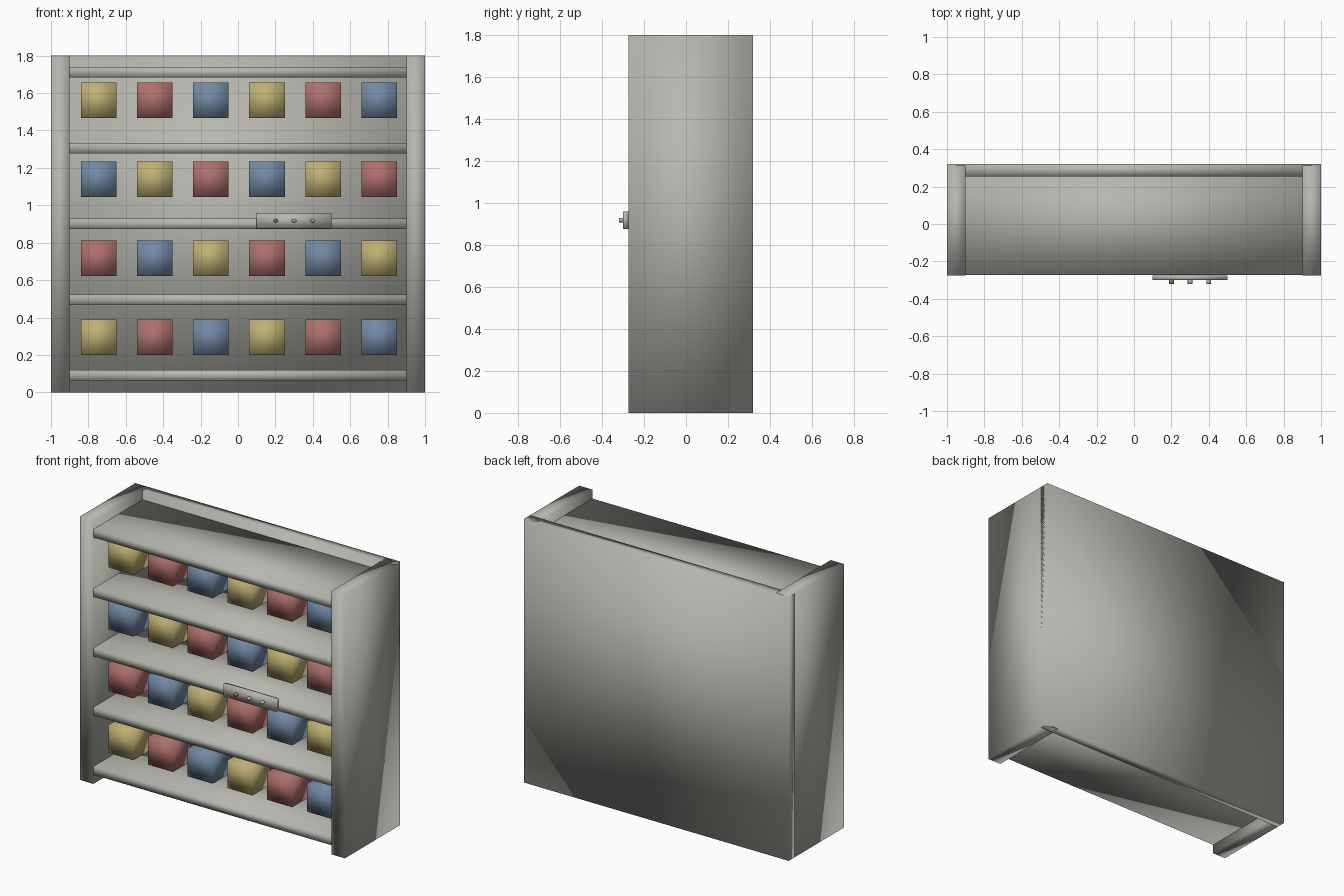
import bpy

if "Cube" in bpy.data.objects:
    bpy.data.objects.remove(bpy.data.objects["Cube"], do_unlink=True)


def material(name, rgb):
    m = bpy.data.materials.new(name)
    m.use_nodes = True
    m.diffuse_color = (*rgb, 1)
    m.node_tree.nodes["Principled BSDF"].inputs["Base Color"].default_value = (*rgb, 1)
    return m


grey = material("warm grey", (0.47, 0.47, 0.43))
yellow = material("mustard yellow", (0.52, 0.43, 0.17))
red = material("dusty red", (0.42, 0.16, 0.15))
blue = material("slate blue", (0.17, 0.25, 0.37))


def finish(name, mat):
    ob = bpy.context.object
    ob.name = name
    ob.data.materials.append(mat)
    bpy.ops.object.shade_smooth()
    return ob


def box(name, mat, x, y, z):
    """Smooth-shaded box from (min, max) ranges along each axis."""
    centre = [(a + b) / 2 for a, b in (x, y, z)]
    bpy.ops.mesh.primitive_cube_add(size=1, location=centre)
    bpy.context.object.scale = [b - a for a, b in (x, y, z)]
    bpy.ops.object.transform_apply(location=False, rotation=False, scale=True)
    return finish(name, mat)


FRONT, BACK, HEIGHT = -0.275, 0.32, 1.8

# Case: two sides and a full-width back
box("right_side", grey, (-1, -0.9), (FRONT, 0.314), (0, HEIGHT))
box("left_side", grey, (0.9, 1), (FRONT, 0.314), (0, HEIGHT))
box("back_panel", grey, (-1, 1), (0.255, BACK), (0, HEIGHT))

# Shelves, ending just inside the side panels
for i in range(5):
    z = 0.062 + 0.405 * i
    box(f"shelf_{i + 1}", grey, (-0.998, 0.998), (FRONT + 0.001, 0.3), (z, z + 0.057))

# Rows of coloured goods, the colour order shifting by one each row
SIZE = 0.19
for row in range(4):
    for col in range(6):
        x = -0.745 + 0.3 * col - SIZE / 2
        z = 0.2 + 0.422 * row
        box(f"goods_{row + 1}_{col + 1}", (yellow, red, blue)[(row + col) % 3],
            (x, x + SIZE), (-0.2, -0.2 + SIZE), (z, z + SIZE))

# Control plate with three round buttons
box("control_plate", grey, (0.1, 0.5), (-0.3, FRONT), (0.875, 0.96))
for i, mat in enumerate((red, grey, grey)):
    bpy.ops.mesh.primitive_cylinder_add(vertices=16, radius=0.013, depth=0.03,
                                        location=(0.2 + 0.1 * i, -0.305, 0.918),
                                        rotation=(1.5708, 0, 0))
    bpy.context.object.scale.y = 0.75
    finish(f"button_{i + 1}", mat)
